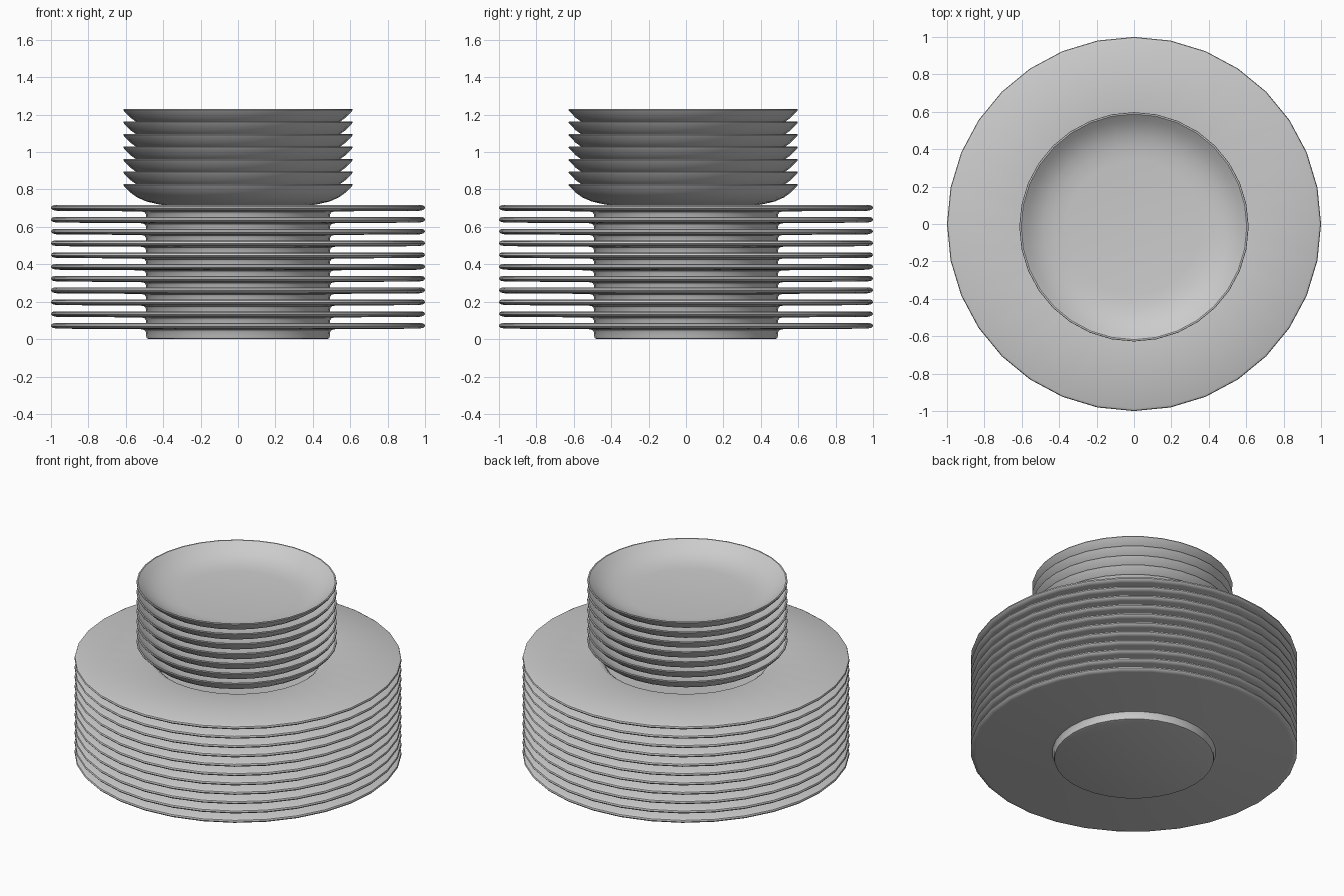
import bpy, bmesh, math

if "Cube" in bpy.data.objects:
    bpy.data.objects.remove(bpy.data.objects["Cube"])

SIDES = 32


def lathe(name, profile):
    """Spin a closed (radius, height) profile that starts and ends on the axis."""
    bm = bmesh.new()
    verts = [bm.verts.new((r, 0, z)) for r, z in profile]
    edges = [bm.edges.new(pair) for pair in zip(verts, verts[1:])]
    bmesh.ops.spin(bm, geom=verts + edges, axis=(0, 0, 1), cent=(0, 0, 0),
                   angle=math.tau, steps=SIDES, use_duplicate=False)
    bmesh.ops.remove_doubles(bm, verts=bm.verts[:], dist=1e-4)
    bmesh.ops.recalc_face_normals(bm, faces=bm.faces[:])
    mesh = bpy.data.meshes.new(name)
    bm.to_mesh(mesh)
    bm.free()
    mesh.shade_smooth()
    return mesh


def stack(name, mesh, count, pitch, y, z):
    """Pile up copies sharing one mesh."""
    for i in range(count):
        obj = bpy.data.objects.new(f"{name}_{i + 1}", mesh)
        obj.location = (0, y, z + i * pitch)
        bpy.context.collection.objects.link(obj)
        bpy.ops.object.select_all(action='DESELECT')
        obj.select_set(True)
        bpy.context.view_layer.objects.active = obj
        if i == 0:
            bpy.ops.object.shade_smooth_by_angle(angle=math.radians(40))


# Wide-rimmed dinner plate: flat foot, upright wall, broad rim, shallow well
plate = lathe("dinner_plate", [
    (0, 0), (0.475, 0), (0.487, 0.004), (0.491, 0.015), (0.493, 0.038),
    (0.50, 0.049), (0.52, 0.053), (0.97, 0.056), (0.992, 0.061), (1.0, 0.070),
    (0.997, 0.080), (0.985, 0.086), (0.54, 0.083), (0.52, 0.079),
    (0.505, 0.068), (0.495, 0.055), (0.47, 0.050), (0, 0.050)])

# Small coupe bowl: narrow foot, curved flaring side, thin lip
bowl = lathe("small_bowl", [
    (0, 0), (0.34, 0), (0.37, 0.012), (0.43, 0.022), (0.49, 0.036),
    (0.54, 0.058), (0.575, 0.083), (0.609, 0.118), (0.613, 0.124),
    (0.611, 0.129), (0.603, 0.129), (0.57, 0.101), (0.53, 0.075),
    (0.485, 0.055), (0.43, 0.041), (0.36, 0.034), (0, 0.032)])

# The two stacks
stack("dinner_plate", plate, 11, 0.063, 0, 0)
stack("small_bowl", bowl, 7, 0.0668, -0.015, 0.70)
